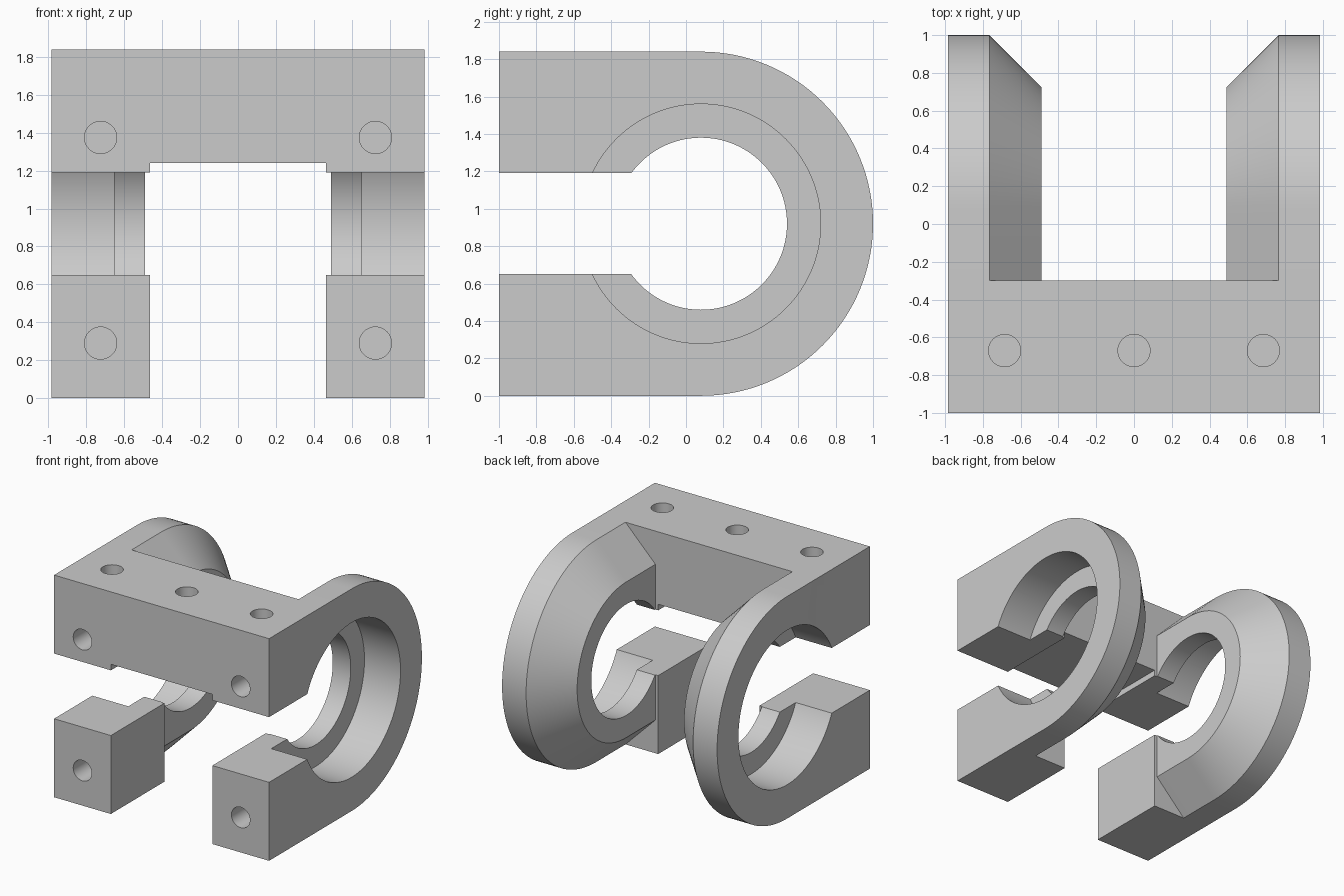
import bpy, bmesh, math
from mathutils import Matrix, Vector

cube = bpy.data.objects.get("Cube")
if cube:
    bpy.data.objects.remove(cube, do_unlink=True)

HALF, TOP, BACK = 0.985, 1.84, -0.3      # half width, height, back of front block
CY, CZ, R = 0.08, 0.92, 0.92             # ring centre and outer radius

grey = bpy.data.materials.new("plain_grey")
grey.use_nodes = True
grey.diffuse_color = (0.6, 0.6, 0.6, 1)
grey.node_tree.nodes["Principled BSDF"].inputs["Base Color"].default_value = (0.6, 0.6, 0.6, 1)


def finish(name, bm):
    bmesh.ops.recalc_face_normals(bm, faces=bm.faces)
    mesh = bpy.data.meshes.new(name)
    bm.to_mesh(mesh)
    bm.free()
    mesh.materials.append(grey)
    ob = bpy.data.objects.new(name, mesh)
    bpy.context.collection.objects.link(ob)
    return ob


def box(name, lo, hi):
    lo, hi = Vector(lo), Vector(hi)
    bm = bmesh.new()
    bmesh.ops.create_cube(bm, size=1,
                          matrix=Matrix.Translation((lo + hi) / 2) @ Matrix.Diagonal((*(hi - lo), 1)))
    return finish(name, bm)


def rod(name, start, end, radius, sides):
    start, end = Vector(start), Vector(end)
    axis = end - start
    turn = axis.to_track_quat('Z', 'Y').to_matrix().to_4x4()
    bm = bmesh.new()
    bmesh.ops.create_cone(bm, cap_ends=True, segments=sides, radius1=radius, radius2=radius,
                          depth=axis.length, matrix=Matrix.Translation((start + end) / 2) @ turn)
    return finish(name, bm)


def arm(name, side):
    # Rounded plate with a wide bevel on its inward side
    bm = bmesh.new()
    loops = []
    for x, r in ((HALF, R), (0.765, R), (0.49, 0.645)):
        outline = [(BACK, CZ - r)]
        for i in range(65):
            a = -math.pi / 2 + math.pi * i / 64
            outline.append((CY + r * math.cos(a), CZ + r * math.sin(a)))
        outline.append((BACK, CZ + r))
        loops.append([bm.verts.new((side * x, y, z)) for y, z in outline])
    for a, b in zip(loops, loops[1:]):
        for i in range(len(a) - 1):
            bm.faces.new((a[i], a[i + 1], b[i + 1], b[i]))
    bm.faces.new(loops[0])
    bm.faces.new(loops[-1])
    # flat end where the arm meets the block
    bm.faces.new([l[0] for l in loops] + [l[-1] for l in reversed(loops)])
    return finish(name, bm)


def combine(target, tool, operation):
    tool.hide_render = True
    mod = target.modifiers.new(tool.name, 'BOOLEAN')
    mod.operation, mod.solver, mod.object = operation, 'EXACT', tool
    bpy.context.view_layer.objects.active = target
    bpy.ops.object.modifier_apply(modifier=mod.name)
    bpy.data.objects.remove(tool, do_unlink=True)


# Front block joined to the two ring arms
bracket = box("clamp_bracket", (-HALF, -1, 0), (HALF, BACK, TOP))
for side in (-1, 1):
    combine(bracket, arm("ring_arm", side), 'UNION')

# Opening under the bridge, clamp slot and ring bore
cutters = [
    box("bridge_opening", (-0.465, -1.2, -0.2), (0.465, -0.2, 1.24)),
    box("clamp_slot", (-1.2, -1.2, 0.65), (1.2, CY, 1.19)),
    rod("ring_bore", (-1.2, CY, CZ), (1.2, CY, CZ), 0.46, 128),
]
for side in (-1, 1):
    # Outer recess and front bolt holes
    cutters.append(rod("ring_recess", (side * 0.655, CY, CZ), (side * 1.2, CY, CZ), 0.64, 128))
    for z in (0.29, 1.375):
        cutters.append(rod("front_hole", (side * 0.725, -1.2, z), (side * 0.725, -0.6, z), 0.085, 40))
# Bolt holes along the top
for x in (-0.685, 0, 0.685):
    cutters.append(rod("top_hole", (x, -0.67, 1.5), (x, -0.67, 2.1), 0.085, 40))
for cutter in cutters:
    combine(bracket, cutter, 'DIFFERENCE')

bpy.ops.object.select_all(action='DESELECT')
bracket.select_set(True)
bpy.context.view_layer.objects.active = bracket
bpy.ops.object.shade_smooth_by_angle(angle=math.radians(25))
